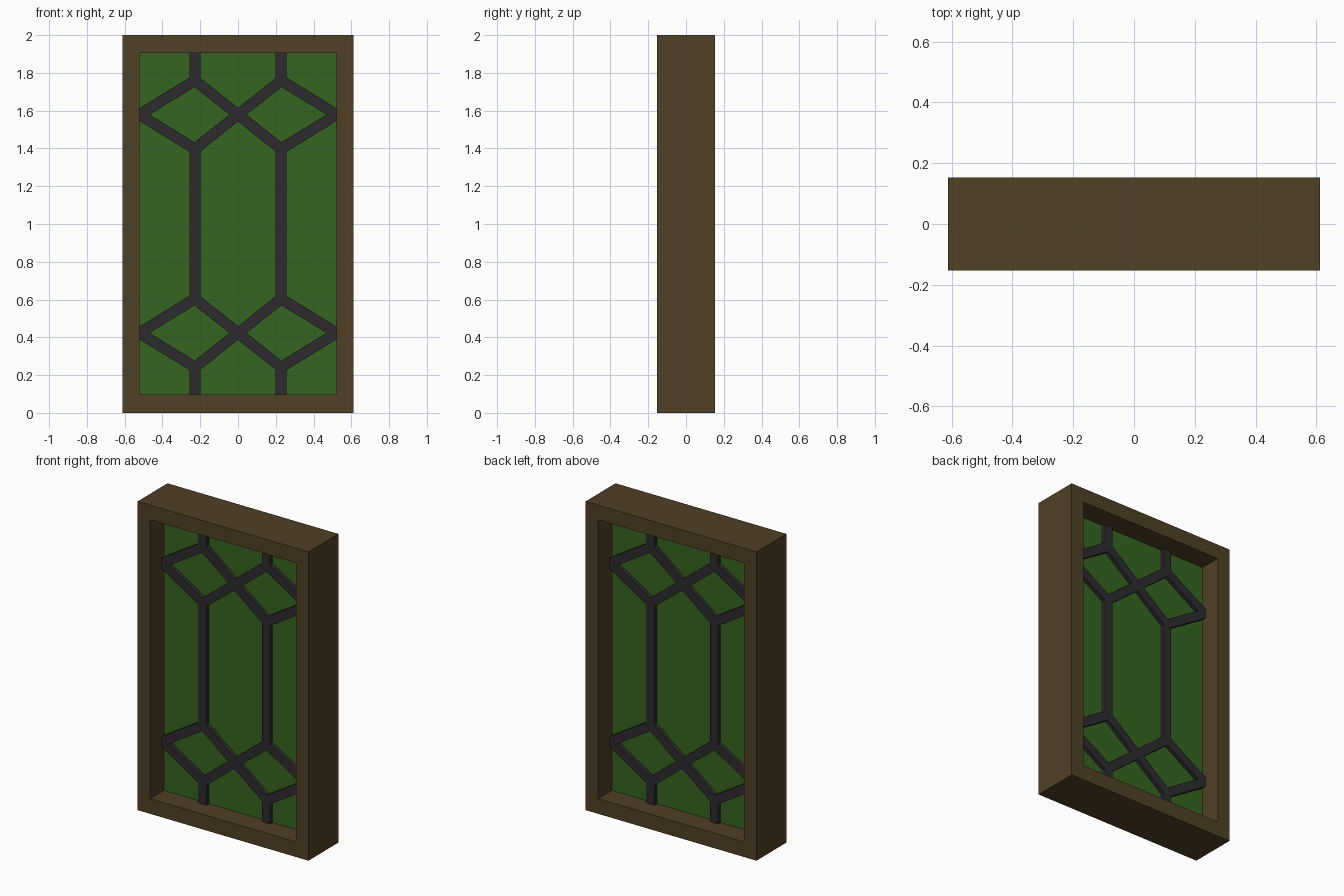
import bpy
import bmesh
from mathutils import Vector

if "Cube" in bpy.data.objects:
    bpy.data.objects.remove(bpy.data.objects["Cube"])

HALF_W, HEIGHT, HALF_D = 0.612, 2.0, 0.153      # outer frame
IN_X, IN_Z0, IN_Z1 = 0.522, 0.098, 1.905        # frame opening
BAR_W, BAR_D, PANE_D = 0.057, 0.037, 0.012      # bar width, half depths


def material(name, rgb):
    m = bpy.data.materials.new(name)
    m.diffuse_color = (*rgb, 1)
    m.use_nodes = True
    m.node_tree.nodes["Principled BSDF"].inputs["Base Color"].default_value = m.diffuse_color
    return m


wood = material("brown_wood", (0.080, 0.052, 0.019))
glass = material("green_glass", (0.036, 0.130, 0.014))
lead = material("dark_lead", (0.026, 0.024, 0.027))


def finish(name, bm, mat):
    bmesh.ops.recalc_face_normals(bm, faces=bm.faces)
    me = bpy.data.meshes.new(name)
    bm.to_mesh(me)
    bm.free()
    me.materials.append(mat)
    ob = bpy.data.objects.new(name, me)
    bpy.context.collection.objects.link(ob)
    return ob


def strip(name, side_a, side_b, depth, mat, closed=False):
    """Solid band between two matching x-z outlines, from -depth to depth in y."""
    bm = bmesh.new()
    rings = [[bm.verts.new((x, y, z)) for x, z in side]
             for side, y in ((side_a, -depth), (side_b, -depth),
                             (side_b, depth), (side_a, depth))]
    n = len(side_a)
    for i in range(n if closed else n - 1):
        j = (i + 1) % n
        for k in range(4):
            a, b = rings[k], rings[(k + 1) % 4]
            bm.faces.new((a[i], a[j], b[j], b[i]))
    if not closed:
        for i in (0, n - 1):
            bm.faces.new([r[i] for r in rings])
    return finish(name, bm, mat)


def rect(x, z0, z1):
    return [(-x, z0), (x, z0), (x, z1), (-x, z1)]


def zigzag(name, pts):
    """Mitred bar along x-z points, with ends cut flush to the frame walls."""
    pts = [Vector(p) for p in pts]
    dirs = [(b - a).normalized() for a, b in zip(pts, pts[1:])]
    norms = [Vector((-d.y, d.x)) for d in dirs]
    up, down = [], []
    for i, p in enumerate(pts):
        if 0 < i < len(pts) - 1:
            m = (norms[i - 1] + norms[i]).normalized()
        else:
            m = Vector((0, 1))
        off = m * (BAR_W / 2 / m.dot(norms[min(i, len(norms) - 1)]))
        up.append(p + off)
        down.append(p - off)
    strip(name, up, down, BAR_D, lead)


# Mitred frame and glass pane
strip("frame", rect(HALF_W, 0, HEIGHT), rect(IN_X, IN_Z0, IN_Z1), HALF_D, wood, True)
strip("glass_pane", [(-IN_X, IN_Z0), (IN_X, IN_Z0)],
      [(-IN_X, IN_Z1), (IN_X, IN_Z1)], PANE_D, glass)

# Crossing zigzag bars that form the diamonds
NODE_X, RISE = 0.228, 0.181
for label, zc in (("upper", 1.579), ("lower", 0.423)):
    for way, s in (("falling", 1), ("rising", -1)):
        zigzag(f"{label}_{way}_bar",
               [(-IN_X, zc), (-NODE_X, zc + s * RISE), (0, zc),
                (NODE_X, zc - s * RISE), (IN_X, zc)])

# Upright bars
spans = {"top": (1.579 + RISE, IN_Z1), "middle": (0.423 + RISE, 1.579 - RISE),
         "bottom": (IN_Z0, 0.423 - RISE)}
for label, (z0, z1) in spans.items():
    for side, s in (("left", -1), ("right", 1)):
        a, b = s * NODE_X - BAR_W / 2, s * NODE_X + BAR_W / 2
        strip(f"{label}_{side}_upright", [(a, z0), (a, z1)], [(b, z0), (b, z1)], BAR_D, lead)
